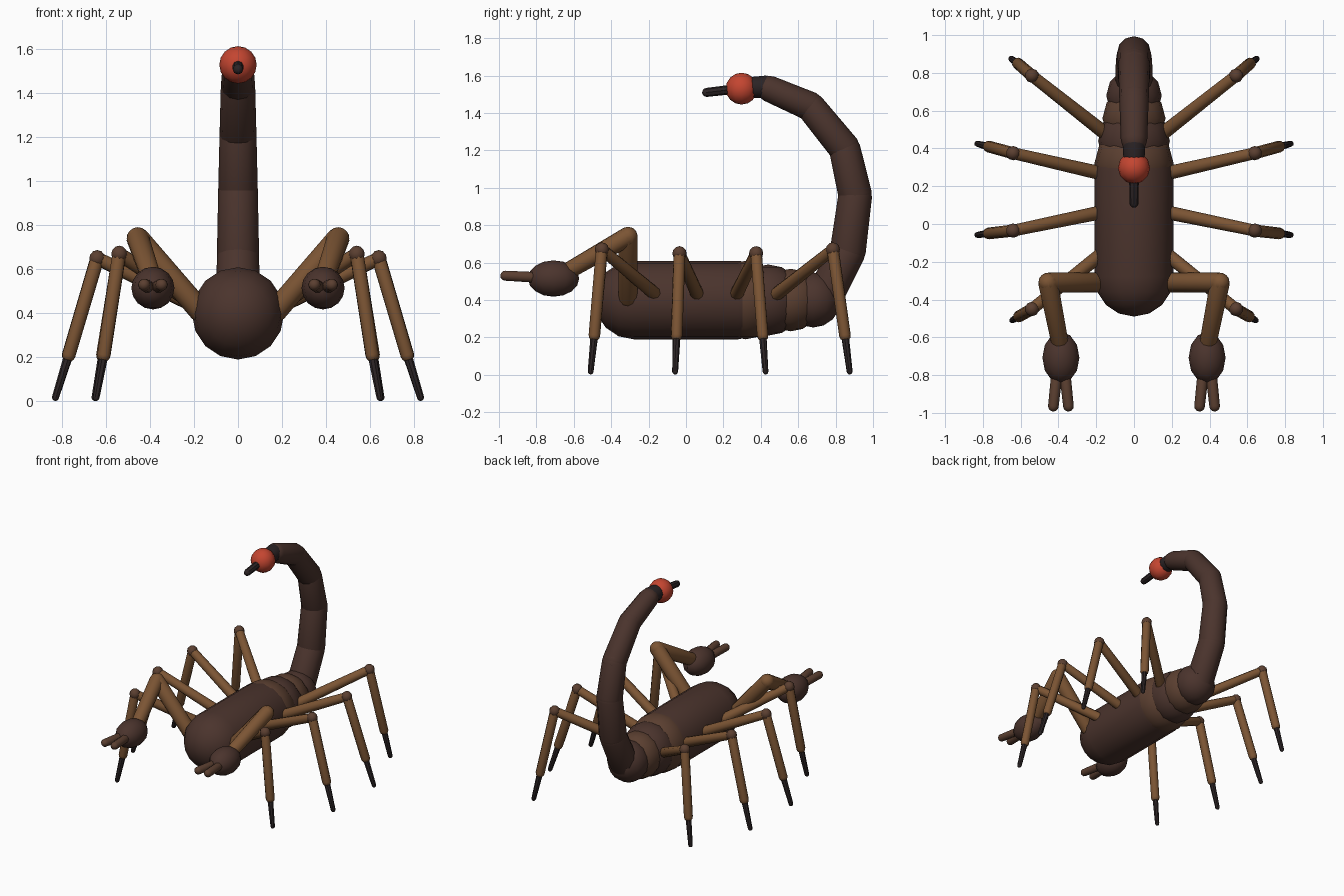
import bpy, bmesh
from math import pi, sin, cos, radians
from mathutils import Vector, Matrix

cube = bpy.data.objects.get("Cube")
if cube:
    bpy.data.objects.remove(cube, do_unlink=True)


def material(name, rgb):
    m = bpy.data.materials.new(name)
    m.use_nodes = True
    m.diffuse_color = (*rgb, 1)
    m.node_tree.nodes["Principled BSDF"].inputs["Base Color"].default_value = (*rgb, 1)
    return m


DARK = material("dark brown shell", (0.07, 0.034, 0.026))
MID = material("mid brown shell", (0.105, 0.05, 0.03))
TAN = material("tan limb", (0.2, 0.09, 0.034))
RED = material("red bulb", (0.55, 0.06, 0.03))
BLACK = material("black tip", (0.024, 0.017, 0.018))


def finish(bm, name, mat):
    bmesh.ops.recalc_face_normals(bm, faces=bm.faces)
    me = bpy.data.meshes.new(name)
    bm.to_mesh(me)
    bm.free()
    me.materials.append(mat)
    ob = bpy.data.objects.new(name, me)
    bpy.context.collection.objects.link(ob)
    bpy.ops.object.select_all(action='DESELECT')
    ob.select_set(True)
    bpy.context.view_layer.objects.active = ob
    bpy.ops.object.shade_smooth_by_angle(angle=radians(35))
    return ob


def capsule(name, a, b, r0, r1, mat, sides=12, rings=3):
    """Round-ended, optionally tapered rod from a to b."""
    a, b = Vector(a), Vector(b)
    length = (b - a).length
    angles = [pi / 2 * i / rings for i in range(rings + 1)]
    profile = [(r0 * sin(t), -r0 * cos(t)) for t in angles]
    profile += [(r1 * cos(t), length + r1 * sin(t)) for t in angles]
    bm = bmesh.new()
    verts = [bm.verts.new((r, 0, z)) for r, z in profile]
    edges = [bm.edges.new(pair) for pair in zip(verts, verts[1:])]
    bmesh.ops.spin(bm, geom=verts + edges, cent=(0, 0, 0), axis=(0, 0, 1),
                   angle=2 * pi, steps=sides)
    bmesh.ops.remove_doubles(bm, verts=bm.verts, dist=0.0005)
    turn = (b - a).to_track_quat('Z', 'Y').to_matrix().to_4x4()
    bm.transform(Matrix.Translation(a) @ turn)
    return finish(bm, name, mat)


def ball(name, centre, size, mat, sides=12, rings=8):
    """Ellipsoid with the given half sizes."""
    bm = bmesh.new()
    bmesh.ops.create_uvsphere(bm, u_segments=sides, v_segments=rings, radius=1)
    bm.transform(Matrix.Translation(centre) @ Matrix.Diagonal((*size, 1)))
    return finish(bm, name, mat)


# Body and overlapping abdomen rings
capsule("body", (0, -0.28, 0.4), (0, 0.28, 0.4), 0.21, 0.21, DARK, 16, 4)
for i, r in enumerate((0.21, 0.19, 0.167, 0.147)):
    ball(f"abdomen_ring_{i + 1}", (0, 0.32 + 0.12 * i, 0.4), (r, r, r),
         DARK if i % 2 else MID)

# Curled tail: (y, z, radius) at each joint
joints = [(0.73, 0.4, 0.1), (0.865, 0.66, 0.096), (0.905, 0.96, 0.09),
          (0.848, 1.21, 0.084), (0.665, 1.435, 0.078), (0.445, 1.53, 0.07)]
for i, (p, q) in enumerate(zip(joints, joints[1:])):
    capsule(f"tail_segment_{i + 1}", (0, p[0], p[1]), (0, q[0], q[1]),
            p[2], q[2], DARK)

# Stinger
capsule("stinger_neck", (0, 0.43, 1.54), (0, 0.32, 1.535), 0.06, 0.055, BLACK)
ball("stinger_bulb", (0, 0.297, 1.53), (0.085,) * 3, RED)
capsule("stinger_tip", (0, 0.28, 1.53), (0, 0.11, 1.51), 0.026, 0.024, BLACK, 8)

# Legs: hip, knee, ankle and foot of each one on the left side
legs = [
    ((0.16, -0.15, 0.42), (0.54, -0.45, 0.67), (0.61, -0.49, 0.21), (0.645, -0.51, 0.018)),
    ((0.16, 0.065, 0.42), (0.64, -0.035, 0.65), (0.77, -0.05, 0.21), (0.83, -0.058, 0.018)),
    ((0.16, 0.265, 0.42), (0.64, 0.375, 0.65), (0.77, 0.41, 0.21), (0.83, 0.425, 0.018)),
    ((0.14, 0.47, 0.42), (0.54, 0.785, 0.67), (0.615, 0.85, 0.21), (0.65, 0.875, 0.018)),
]
for side, s in (("left", 1), ("right", -1)):
    def at(p):
        return (s * p[0], p[1], p[2])

    for i, leg in enumerate(legs):
        hip, knee, ankle, foot = map(at, leg)
        tag = f"{side}_{i + 1}"
        capsule(f"upper_leg_{tag}", hip, knee, 0.037, 0.031, TAN, 10)
        ball(f"knee_{tag}", knee, (0.038,) * 3, MID, 10, 6)
        capsule(f"lower_leg_{tag}", knee, ankle, 0.032, 0.031, TAN, 10)
        capsule(f"foot_{tag}", ankle, foot, 0.021, 0.016, BLACK, 8)

    # Pincer arm, claw and two fingers
    shoulder, elbow, wrist = map(at, ((0.17, -0.31, 0.41), (0.455, -0.31, 0.74),
                                      (0.39, -0.64, 0.55)))
    capsule(f"upper_arm_{side}", shoulder, elbow, 0.052, 0.052, TAN)
    capsule(f"forearm_{side}", elbow, wrist, 0.052, 0.045, TAN)
    ball(f"claw_{side}", at((0.387, -0.708, 0.515)), (0.098, 0.137, 0.097), DARK)
    for part, dx in (("outer", 0.04), ("inner", -0.04)):
        capsule(f"{part}_finger_{side}", at((0.387 + dx / 2, -0.78, 0.52)),
                at((0.387 + dx, -0.965, 0.53)), 0.03, 0.028, MID, 10)
